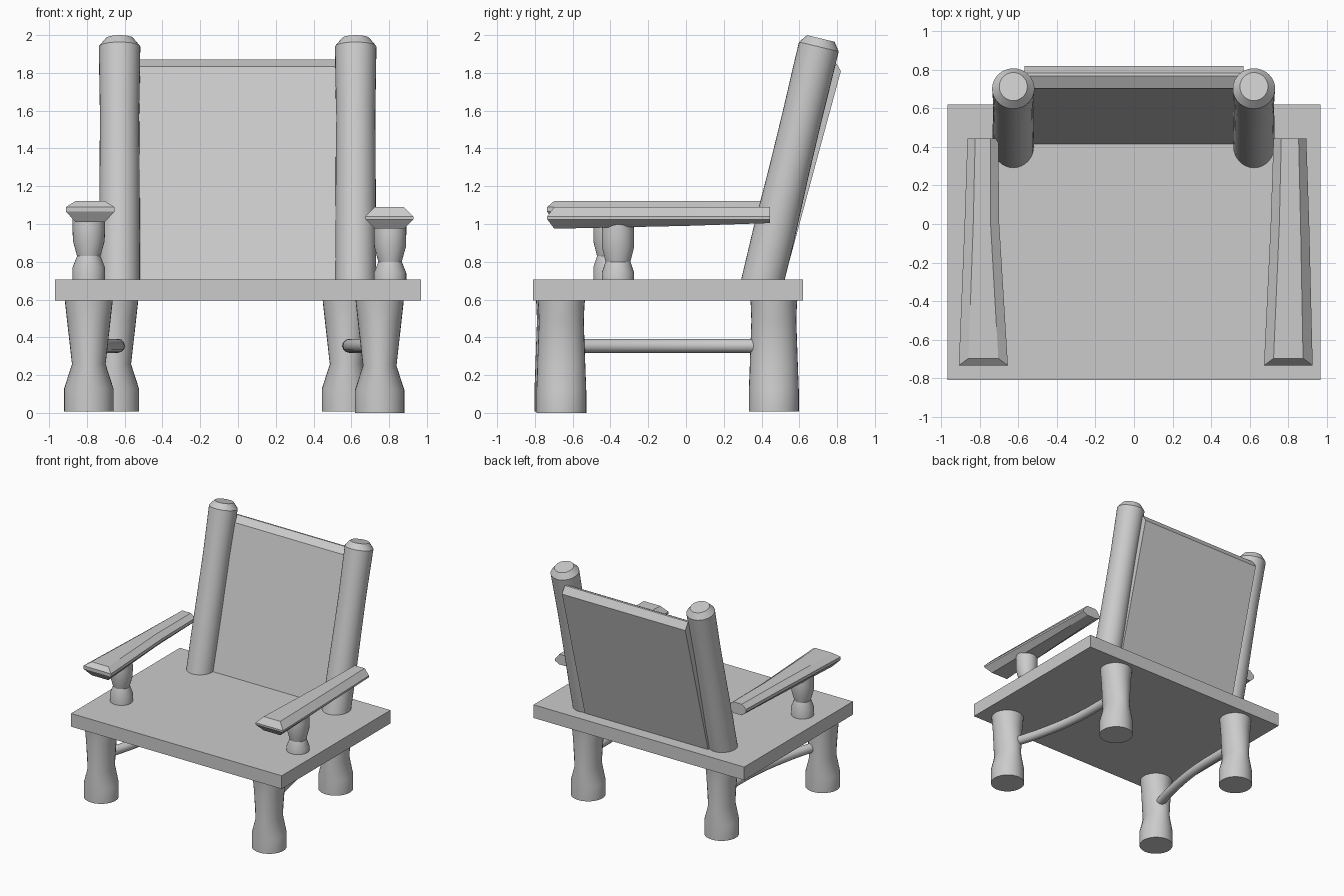
import bpy, bmesh, math
from mathutils import Matrix, Vector

if "Cube" in bpy.data.objects:
    bpy.data.objects.remove(bpy.data.objects["Cube"])


def finish(name, bm, angle=28, matrix=None):
    if matrix:
        bm.transform(matrix)
    bmesh.ops.recalc_face_normals(bm, faces=bm.faces)
    me = bpy.data.meshes.new(name)
    bm.to_mesh(me)
    bm.free()
    ob = bpy.data.objects.new(name, me)
    bpy.context.collection.objects.link(ob)
    me.shade_smooth()
    me.set_sharp_from_angle(angle=math.radians(angle))
    return ob


def loft(name, loops, angle=28, matrix=None):
    """Skin a stack of equal-length point loops and cap both ends."""
    bm = bmesh.new()
    rings = [[bm.verts.new(p) for p in lp] for lp in loops]
    n = len(rings[0])
    for a, b in zip(rings, rings[1:]):
        for i in range(n):
            j = (i + 1) % n
            bm.faces.new((a[i], a[j], b[j], b[i]))
    bm.faces.new(rings[0][::-1])
    bm.faces.new(rings[-1])
    return finish(name, bm, angle, matrix)


def turned(name, profile, matrix, n=32):
    """Turned part from (z, x radius, y radius) rows."""
    loops = [[(rx * math.cos(2 * math.pi * i / n), ry * math.sin(2 * math.pi * i / n), z)
              for i in range(n)] for z, rx, ry in profile]
    return loft(name, loops, matrix=matrix)


# Seat slab
bm = bmesh.new()
bmesh.ops.create_cube(bm, size=1)
finish("seat", bm, matrix=Matrix.Translation((0, -0.095, 0.65)) @ Matrix.Diagonal((1.94, 1.43, 0.11, 1)))

# Legs: wide feet, pinched shins
leg = [(0, .131, .132), (.12, .131, .132), (.25, .089, .127), (.48, .115, .119),
       (.56, .124, .122), (.61, .129, .126)]
for name, x, y, z in [("front_leg_left", -.79, -.67, .008), ("front_leg_right", .75, -.66, 0),
                      ("back_leg_left", -.655, .465, .008), ("back_leg_right", .575, .465, .008)]:
    turned(name, leg, Matrix.Translation((x, y, z)))


# Gently bent side rungs
def rung(name, path):
    cu = bpy.data.curves.new(name, 'CURVE')
    cu.dimensions = '3D'
    cu.bevel_depth = .037
    cu.bevel_resolution = 4
    cu.use_fill_caps = True
    sp = cu.splines.new('BEZIER')
    sp.bezier_points.add(len(path) - 1)
    for bp, p in zip(sp.bezier_points, path):
        bp.co = p
        bp.handle_left_type = bp.handle_right_type = 'AUTO'
    bpy.context.collection.objects.link(bpy.data.objects.new(name, cu))


rung("side_rung_left", [(-.765, -.6, .355), (-.7, -.35, .355), (-.645, 0, .355), (-.635, .4, .355)])
rung("side_rung_right", [(.73, -.6, .355), (.66, -.35, .355), (.6, 0, .355), (.587, .4, .355)])

# Armrest supports: small turned posts
for side, x, y, waist, top in [("left", -.79, -.405, .83, 1.06), ("right", .805, -.36, .80, 1.03)]:
    rows = [(.69, .086, .086), (waist - .06, .086, .086), (waist, .062, .066),
            (waist + .08, .084, .086), (top - .08, .086, .086), (top, .086, .08)]
    turned("arm_support_" + side, rows, Matrix.Translation((x, y, 0)))


# Armrests: bevelled planks tapering to the back
def armrest(name, inner, outer, zs, rise):
    y0, ym, y1 = -.735, 0, .445
    s = 1 if outer[0] > 0 else -1
    loops = []
    for k, (z, inset) in enumerate(zip(zs, (.05, 0, 0, .05))):
        lp = []
        for t, y in enumerate((y0 + inset * .75, ym, y1)):
            lp.append((outer[t] - s * inset * (1 - .1 * t), y, z + (rise * t / 2 if k == 0 else 0)))
        for t, y in reversed(list(enumerate((y0 + inset * .75, ym, y1)))):
            lp.append((inner[t] + s * inset * (1 - .1 * t), y, z + (rise * t / 2 if k == 0 else 0)))
        loops.append(lp)
    loft(name, loops, angle=15)


armrest("armrest_left", (-.655, -.70, -.705), (-.91, -.88, -.865), (1.01, 1.065, 1.09, 1.122), .02)
armrest("armrest_right", (.675, .71, .725), (.928, .91, .895), (.975, 1.025, 1.04, 1.09), .03)

# Raked back posts with chamfered tops
post = [(0, .107, .112), (.3, .108, .113), (.65, .106, .107), (.95, .104, .106),
        (1.2, .108, .108), (1.325, .11, .108), (1.37, .073, .075)]
for side, x in [("left", -.627), ("right", .623)]:
    turned("back_post_" + side, post,
           Matrix.Translation((x, .394, .65)) @ Matrix.Rotation(-math.radians(13.5), 4, 'X'))

# Back panel: slanted slab with bevelled top
side = [(.405, .665), (.705, 1.835), (.77, 1.87), (.785, 1.868), (.82, 1.81), (.51, .665)]
loft("back_panel", [[(x, y, z) for y, z in side] for x in (-.568, .568)], angle=15)
